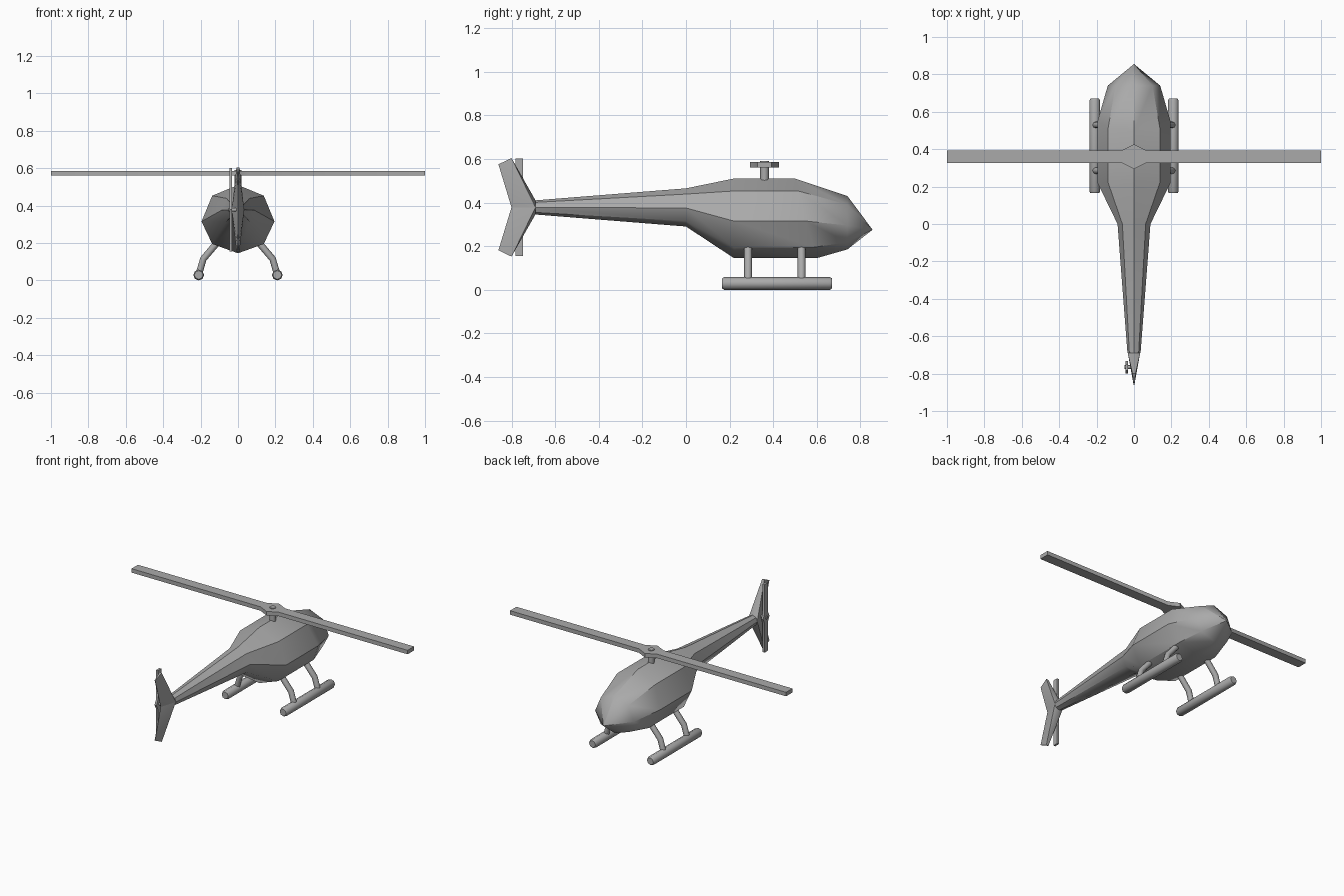
import bpy, bmesh, math
from mathutils import Vector

cube = bpy.data.objects.get("Cube")
if cube:
    bpy.data.objects.remove(cube, do_unlink=True)

grey = bpy.data.materials.new("plain grey")
grey.use_nodes = True
colour = (0.4, 0.4, 0.4, 1)
grey.diffuse_color = colour
grey.node_tree.nodes["Principled BSDF"].inputs["Base Color"].default_value = colour


def finish(name, bm, angle=30):
    bmesh.ops.recalc_face_normals(bm, faces=bm.faces)
    mesh = bpy.data.meshes.new(name)
    bm.to_mesh(mesh)
    bm.free()
    mesh.materials.append(grey)
    ob = bpy.data.objects.new(name, mesh)
    bpy.context.collection.objects.link(ob)
    bpy.ops.object.select_all(action='DESELECT')
    ob.select_set(True)
    bpy.context.view_layer.objects.active = ob
    bpy.ops.object.shade_smooth_by_angle(angle=math.radians(angle))
    return ob


def loft(name, rings, angle=30):
    """Join equal rings of points and close both ends."""
    bm = bmesh.new()
    loops = [[bm.verts.new(p) for p in ring] for ring in rings]
    n = len(loops[0])
    for a, b in zip(loops, loops[1:]):
        for i in range(n):
            j = (i + 1) % n
            bm.faces.new((a[i], a[j], b[j], b[i]))
    bm.faces.new(loops[0])
    bm.faces.new(loops[-1])
    bmesh.ops.remove_doubles(bm, verts=bm.verts, dist=0.0005)
    return finish(name, bm, angle)


def tube(name, path, radii, sides=8):
    """Sweep a round section along a path lying in one vertical plane."""
    path = [Vector(p) for p in path]
    rings = []
    for i, p in enumerate(path):
        d = (path[min(i + 1, len(path) - 1)] - path[max(i - 1, 0)]).normalized()
        u = d.cross(Vector((1, 0, 0)) if abs(d.x) < 0.1 else Vector((0, 1, 0))).normalized()
        v = d.cross(u)
        turns = [math.tau * k / sides for k in range(sides)]
        rings.append([p + radii[i] * (u * math.cos(t) + v * math.sin(t)) for t in turns])
    return loft(name, rings, 50)


# Fuselage and boom: octagons given by top (y, z), bottom (y, z), half width, side z
stations = [
    ((0.855, 0.276), (0.855, 0.275), 0.0005, 0.275),
    ((0.74, 0.43), (0.74, 0.185), 0.14, 0.295),
    ((0.5, 0.51), (0.6, 0.145), 0.195, 0.315),
    ((0.22, 0.51), (0.22, 0.145), 0.195, 0.315),
    ((0, 0.465), (0, 0.29), 0.088, 0.375),
    ((-0.69, 0.41), (-0.69, 0.345), 0.035, 0.378),
]
rings = []
for (ty, tz), (by, bz), half, side in stations:
    ring = []
    for k in range(8):
        c, s = math.cos(k * math.pi / 4), math.sin(k * math.pi / 4)
        height = tz - side if s > 0 else side - bz
        ring.append((half * c, (ty + by) / 2 + s * (ty - by) / 2, side + s * height))
    rings.append(ring)
loft("fuselage", rings, 40)

# Upper and lower tail fins, mirrored about the boom
for name, sign in (("upper_tail_fin", 1), ("lower_tail_fin", -1)):
    bm = bmesh.new()
    for x, y, h in ((0.033, -0.69, 0), (-0.033, -0.69, 0), (0, -0.69, 0.032),
                    (0, -0.8, 0), (0.008, -0.8, 0.226), (-0.008, -0.8, 0.226),
                    (0.002, -0.86, 0.197), (-0.002, -0.86, 0.197)):
        bm.verts.new((x, y, 0.378 + sign * h))
    bmesh.ops.convex_hull(bm, input=bm.verts)
    finish(name, bm)


def rotor(name, length, width, hub, thick, place):
    """Two-bladed bar with a diamond hub, in a plane chosen by place."""
    outline = [(-length, -width), (-hub, -width), (0, -hub), (hub, -width), (length, -width),
               (length, width), (hub, width), (0, hub), (-hub, width), (-length, width)]
    return loft(name, [[place(u, v, w) for u, v in outline] for w in (-thick, thick)])


rotor("main_rotor", 1, 0.033, 0.066, 0.013, lambda u, v, w: (u, 0.36 + v, 0.573 + w))
tube("main_rotor_mast", [(0, 0.36, 0.49), (0, 0.36, 0.59)], [0.02, 0.02])
rotor("tail_rotor", 0.223, 0.017, 0.033, 0.007,
      lambda u, v, w: (w - 0.039, v - 0.765, 0.378 + u))
tube("tail_rotor_shaft", [(0, -0.765, 0.378), (-0.051, -0.765, 0.378)], [0.01, 0.01])

# Landing gear on both sides
for side, sign in (("left", 1), ("right", -1)):
    x = 0.21 * sign
    tube(side + "_skid", [(x, y, 0.029) for y in (0.165, 0.175, 0.66, 0.67)],
         [0.023, 0.029, 0.029, 0.023])
    for place, y in (("front", 0.53), ("rear", 0.285)):
        tube(side + "_" + place + "_strut",
             [(0.1 * sign, y, 0.215), (0.185 * sign, y, 0.115), (x, y, 0.03)],
             [0.018, 0.018, 0.018])
